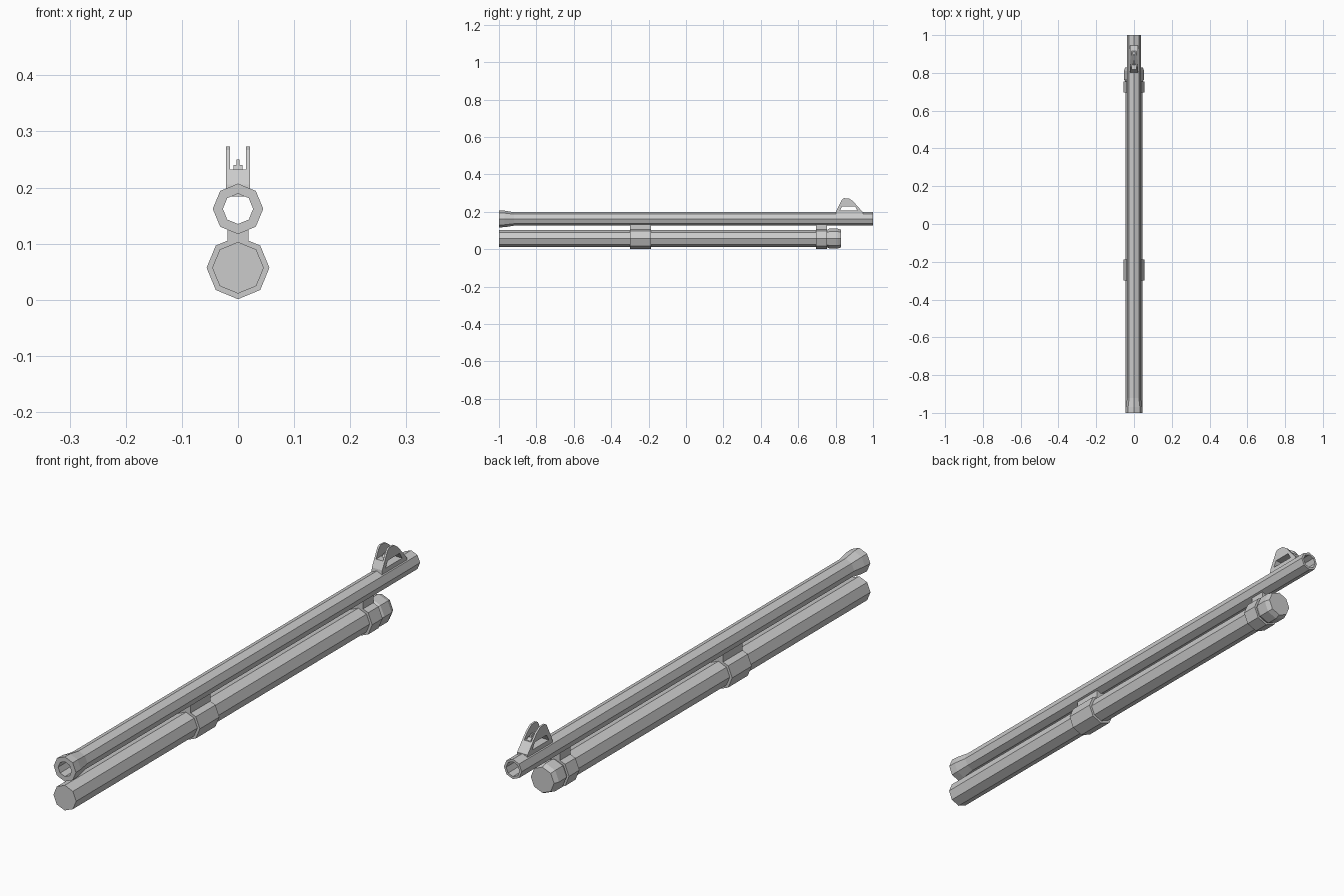
import bpy, bmesh, math

if "Cube" in bpy.data.objects:
    bpy.data.objects.remove(bpy.data.objects["Cube"])

BARREL_Z, TUBE_Z = 0.162, 0.057


def finish(name, bm):
    bmesh.ops.recalc_face_normals(bm, faces=bm.faces)
    me = bpy.data.meshes.new(name)
    bm.to_mesh(me)
    bm.free()
    ob = bpy.data.objects.new(name, me)
    bpy.context.collection.objects.link(ob)
    return ob


def lathe(name, profile, zc, hollow=False, n=8):
    """Octagonal part along y from (radius, y) pairs; hollow closes the profile on itself."""
    bm = bmesh.new()
    rings = []
    for r, y in profile:
        rings.append([bm.verts.new((r * math.cos(2 * math.pi * k / n), y,
                                    zc + r * math.sin(2 * math.pi * k / n))) for k in range(n)])
    pairs = list(zip(rings, rings[1:]))
    if hollow:
        pairs.append((rings[-1], rings[0]))
    else:
        bm.faces.new(rings[0])
        bm.faces.new(rings[-1])
    for a, b in pairs:
        for k in range(n):
            j = (k + 1) % n
            bm.faces.new((a[k], a[j], b[j], b[k]))
    return finish(name, bm)


def side_prism(name, points, half_width):
    """Extrude a (y, z) outline symmetrically across x."""
    bm = bmesh.new()
    a = [bm.verts.new((-half_width, y, z)) for y, z in points]
    b = [bm.verts.new((half_width, y, z)) for y, z in points]
    bm.faces.new(a)
    bm.faces.new(b)
    for k in range(len(a)):
        j = (k + 1) % len(a)
        bm.faces.new((a[k], a[j], b[j], b[k]))
    return finish(name, bm)


def rect(y0, y1, z0, z1):
    return [(y0, z0), (y1, z0), (y1, z1), (y0, z1)]


def cut(target, cutter):
    mod = target.modifiers.new("cut", 'BOOLEAN')
    mod.operation = 'DIFFERENCE'
    mod.solver = 'EXACT'
    mod.object = cutter
    cutter.hide_render = True
    bpy.context.view_layer.objects.active = target
    bpy.ops.object.modifier_apply(modifier=mod.name)
    bpy.data.objects.remove(cutter)


# Open barrel with a flared rear end
lathe("barrel", [(0.045, -1), (0.044, -0.97), (0.036, -0.92), (0.036, 1),
                 (0.027, 1), (0.027, -1)], BARREL_Z, hollow=True)

# Lower tube and its end cap
lathe("lower_tube", [(0.046, -1), (0.046, 0.77)], TUBE_Z)
lathe("tube_cap", [(0.047, 0.755), (0.054, 0.768), (0.054, 0.81), (0.047, 0.829)], TUBE_Z)

# Bands joining tube and barrel
for label, y0, y1 in (("middle", -0.30, -0.187), ("front", 0.695, 0.755)):
    lathe(label + "_band", [(0.056, y0), (0.056, y1)], TUBE_Z)
    side_prism(label + "_band_neck", rect(y0, y1, 0.09, 0.133), 0.019)

# Front sight: eared block with a side window and a channel on top
sight = side_prism("front_sight", [(0.80, 0.184), (0.803, 0.205), (0.835, 0.267), (0.845, 0.273),
                                   (0.872, 0.271), (0.893, 0.257), (0.945, 0.198), (0.945, 0.184)], 0.021)
cut(sight, side_prism("channel_cutter", rect(0.75, 1.0, 0.232, 0.32), 0.014))
cut(sight, side_prism("window_cutter", [(0.822, 0.206), (0.918, 0.206), (0.903, 0.229), (0.835, 0.229)], 0.05))

# Sight blade on a small foot
side_prism("blade_foot", [(0.84, 0.230), (0.912, 0.230), (0.90, 0.240), (0.85, 0.240)], 0.008)
side_prism("sight_blade", [(0.85, 0.238), (0.90, 0.238), (0.893, 0.250), (0.865, 0.250)], 0.003)
